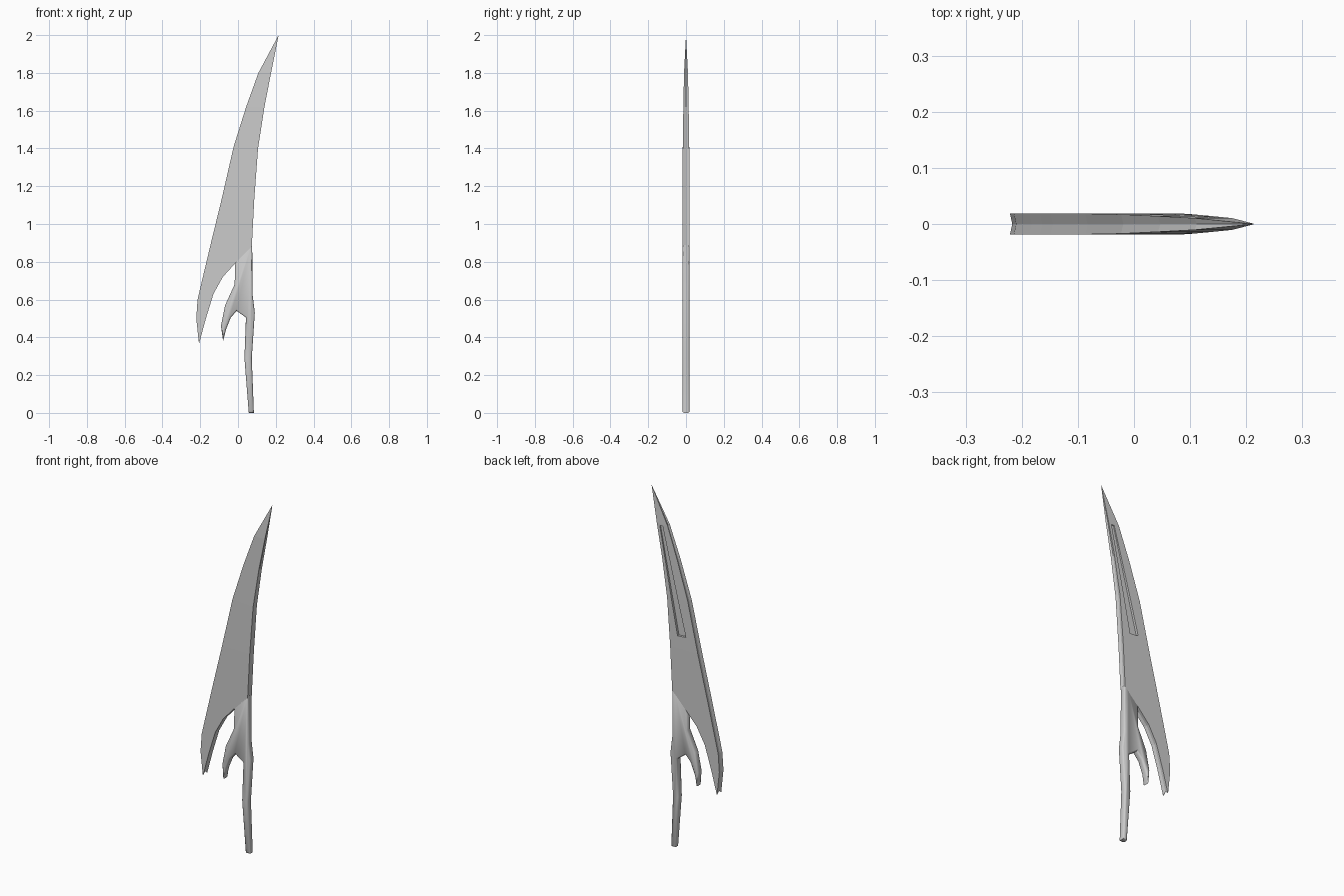
import bpy, bmesh
from mathutils import Vector

if "Cube" in bpy.data.objects:
    bpy.data.objects.remove(bpy.data.objects["Cube"])


def finish(bm, name):
    bmesh.ops.remove_doubles(bm, verts=bm.verts, dist=0.0002)
    bmesh.ops.recalc_face_normals(bm, faces=bm.faces)
    me = bpy.data.meshes.new(name)
    bm.to_mesh(me)
    bm.free()
    ob = bpy.data.objects.new(name, me)
    bpy.context.collection.objects.link(ob)
    return ob


def loft(rings, name):
    """Skin a list of equal-length closed rings and cap both ends."""
    bm = bmesh.new()
    vs = [[bm.verts.new(p) for p in r] for r in rings]
    n = len(rings[0])
    for a, b in zip(vs, vs[1:]):
        for i in range(n):
            j = (i + 1) % n
            bm.faces.new((a[i], a[j], b[j], b[i]))
    bm.faces.new(vs[0])
    bm.faces.new(vs[-1])
    return finish(bm, name)


def inset(pts, d):
    """Mitred inward offset of a counter-clockwise outline."""
    out = []
    for i, p in enumerate(pts):
        p = Vector(p)
        a = (p - Vector(pts[i - 1])).normalized()
        b = (Vector(pts[(i + 1) % len(pts)]) - p).normalized()
        na, nb = Vector((-a.y, a.x)), Vector((-b.y, b.x))
        out.append(p + (na + nb) * d / max(1 + na.dot(nb), 0.5))
    return out


# Blade stations: left x, left z, right x, right z, half thickness
T = 0.0185
stations = [
    (-0.207, 0.37, -0.205, 0.37, T), (-0.221, 0.50, -0.17, 0.50, T),
    (-0.214, 0.60, -0.13, 0.63, T), (-0.186, 0.72, -0.08, 0.72, T),
    (-0.168, 0.795, -0.012, 0.795, T), (-0.148, 0.88, 0.073, 0.88, T),
    (-0.087, 1.13, 0.086, 1.13, T), (-0.023, 1.41, 0.106, 1.40, 0.0172),
    (0.043, 1.62, 0.14, 1.62, 0.014), (0.108, 1.80, 0.175, 1.80, 0.0105),
    (0.215, 2.0, 0.215, 2.0, 0.0)]
rings = []
for k, (lx, lz, rx, rz, h) in enumerate(stations):
    d = 0.0 if k in (0, len(stations) - 1) else 0.004   # hollow edge
    up = 0.015 if k == 0 else 0.0                       # notched lower tip
    rings.append([(lx, -h, lz), (rx, -h, rz), (rx - d, 0, rz + up),
                  (rx, h, rz), (lx, h, lz), (lx + d, 0, lz + up)])
blade = loft(rings, "blade")

# Recessed tapering groove on the back of the blade
groove = [(0.04, 1.20), (0.156, 1.79), (0.138, 1.79), (-0.012, 1.205)]
cutter = loft([[(x, y, z) for x, z in groove] for y in (0.005, 0.05)],
              "groove_cutter")
cutter.hide_render = True
cutter.hide_viewport = True
cut = blade.modifiers.new("groove", "BOOLEAN")
cut.operation = "DIFFERENCE"
cut.solver = "EXACT"
cut.object = cutter

# Handle with curved guard prong, rounded front and back
outline = [
    (0.057, 0.0), (0.084, 0.0), (0.073, 0.29), (0.089, 0.53), (0.078, 0.62),
    (0.075, 0.89), (0.045, 0.866), (-0.014, 0.803), (-0.018, 0.68),
    (-0.068, 0.57), (-0.090, 0.46), (-0.079, 0.38), (-0.064, 0.44),
    (-0.038, 0.505), (-0.007, 0.54), (0.042, 0.505), (0.034, 0.29)]
profile = [(-T, 0.007), (-0.014, 0.002), (-0.008, 0.0),
           (0.008, 0.0), (0.014, 0.002), (T, 0.007)]
handle = loft([[(p[0], y, p[1]) for p in inset(outline, d)]
               for y, d in profile], "handle")
bpy.ops.object.select_all(action="DESELECT")
handle.select_set(True)
bpy.context.view_layer.objects.active = handle
bpy.ops.object.shade_smooth_by_angle(angle=0.9)
